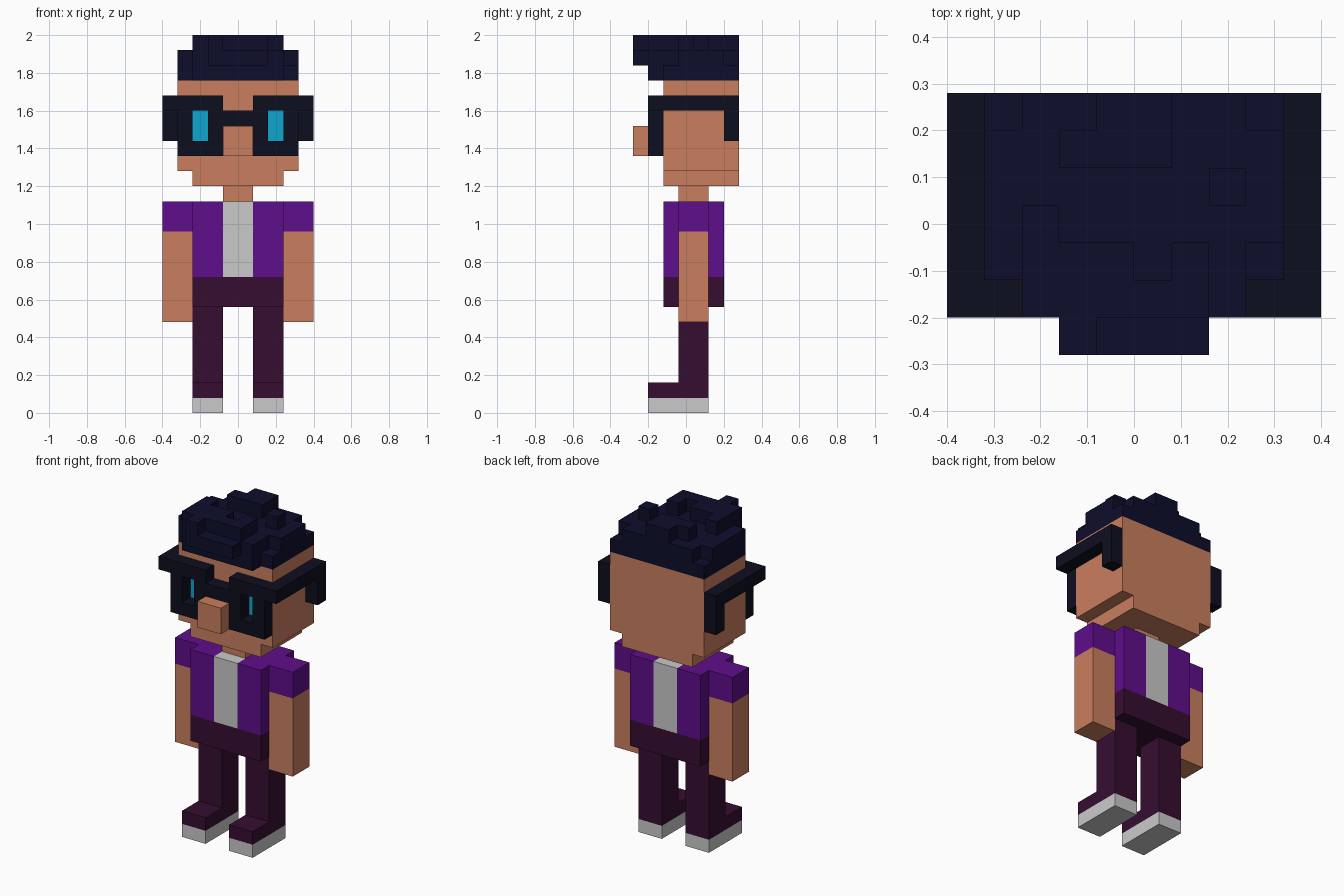
import bpy, bmesh, math
from mathutils import Vector

if "Cube" in bpy.data.objects:
    bpy.data.objects.remove(bpy.data.objects["Cube"])

U = 0.08                      # block size
Y0 = -0.28                    # y of block row 0 (front)


def material(name, rgb):
    lin = [((c / 255 + 0.055) / 1.055) ** 2.4 if c > 10 else c / 255 / 12.92 for c in rgb]
    m = bpy.data.materials.new(name)
    m.diffuse_color = (*lin, 1)
    m.use_nodes = True
    m.node_tree.nodes["Principled BSDF"].inputs["Base Color"].default_value = m.diffuse_color
    return m


skin = material("skin", (202, 127, 94))
purple = material("purple jacket", (95, 14, 140))
plum = material("plum trousers", (54, 13, 49))
grey = material("light grey", (202, 202, 202))
navy = material("navy hair", (13, 13, 44))
black = material("black frame", (13, 14, 31))
cyan = material("cyan eyes", (17, 165, 205))

cells = {}                    # (x, y, z) block -> part name
part_mat = {}


def box(part, mat, x, y, z):
    """Fill blocks in half-open ranges, mirrored across x = 0."""
    part_mat[part] = mat
    for i in range(*x):
        for j in range(*y):
            for k in range(*z):
                cells[i, j, k] = part
                cells[-1 - i, j, k] = part


# Legs and feet
box("shoe_soles", grey, (1, 3), (1, 5), (0, 1))
box("legs", plum, (1, 3), (1, 5), (1, 2))
box("legs", plum, (1, 3), (3, 5), (2, 7))
box("hips", plum, (0, 3), (2, 6), (7, 9))

# Torso and arms
box("shirt", grey, (0, 1), (2, 6), (9, 14))
box("jacket", purple, (1, 3), (2, 6), (9, 14))
box("sleeves", purple, (3, 5), (3, 5), (12, 14))
box("arms", skin, (3, 5), (3, 5), (6, 12))

# Head
box("neck", skin, (0, 1), (3, 5), (14, 15))
box("head", skin, (0, 3), (2, 7), (15, 16))
box("head", skin, (0, 4), (2, 7), (16, 22))
box("nose", skin, (0, 1), (0, 2), (17, 19))
box("eyes", cyan, (2, 3), (2, 3), (18, 20))

# Glasses: rims around an open window, bridge, temples and ear hooks
for x, z in (((1, 2), (17, 21)), ((3, 4), (17, 21)), ((2, 3), (17, 18)), ((2, 3), (20, 21)), ((0, 1), (19, 20))):
    box("glasses", black, x, (1, 2), z)
box("glasses", black, (4, 5), (1, 7), (20, 21))
box("glasses", black, (4, 5), (6, 7), (18, 20))

# Hair: stack height for each column, front row first
part_mat["hair"] = navy
rows = ("00322200", "03333320", "23332321", "23222222", "22222232", "22333222", "12233221")
for j, row in enumerate(rows):
    for i, h in enumerate(row):
        for k in range(1 if j == 0 else 0, int(h)):
            cells[i - 4, j, 22 + k] = "hair"


def build(part):
    """Make one mesh from the exposed block faces of a part."""
    bm = bmesh.new()
    for c in [c for c, p in cells.items() if p == part]:
        for axis in range(3):
            for side in (0, 1):
                n = list(c)
                n[axis] += 2 * side - 1
                if tuple(n) in cells:
                    continue
                u, v = (axis + 1) % 3, (axis + 2) % 3
                loop = []
                for du, dv in ((0, 0), (1, 0), (1, 1), (0, 1)):
                    q = list(c)
                    q[axis] += side
                    q[u] += du
                    q[v] += dv
                    loop.append(bm.verts.new((q[0] * U, q[1] * U + Y0, q[2] * U)))
                bm.faces.new(loop if side else loop[::-1])
    bmesh.ops.remove_doubles(bm, verts=bm.verts, dist=1e-4)
    bmesh.ops.dissolve_limit(bm, angle_limit=math.radians(1), verts=bm.verts, edges=bm.edges)
    me = bpy.data.meshes.new(part)
    bm.to_mesh(me)
    bm.free()
    me.materials.append(part_mat[part])
    bpy.context.collection.objects.link(bpy.data.objects.new(part, me))


for part in part_mat:
    build(part)
